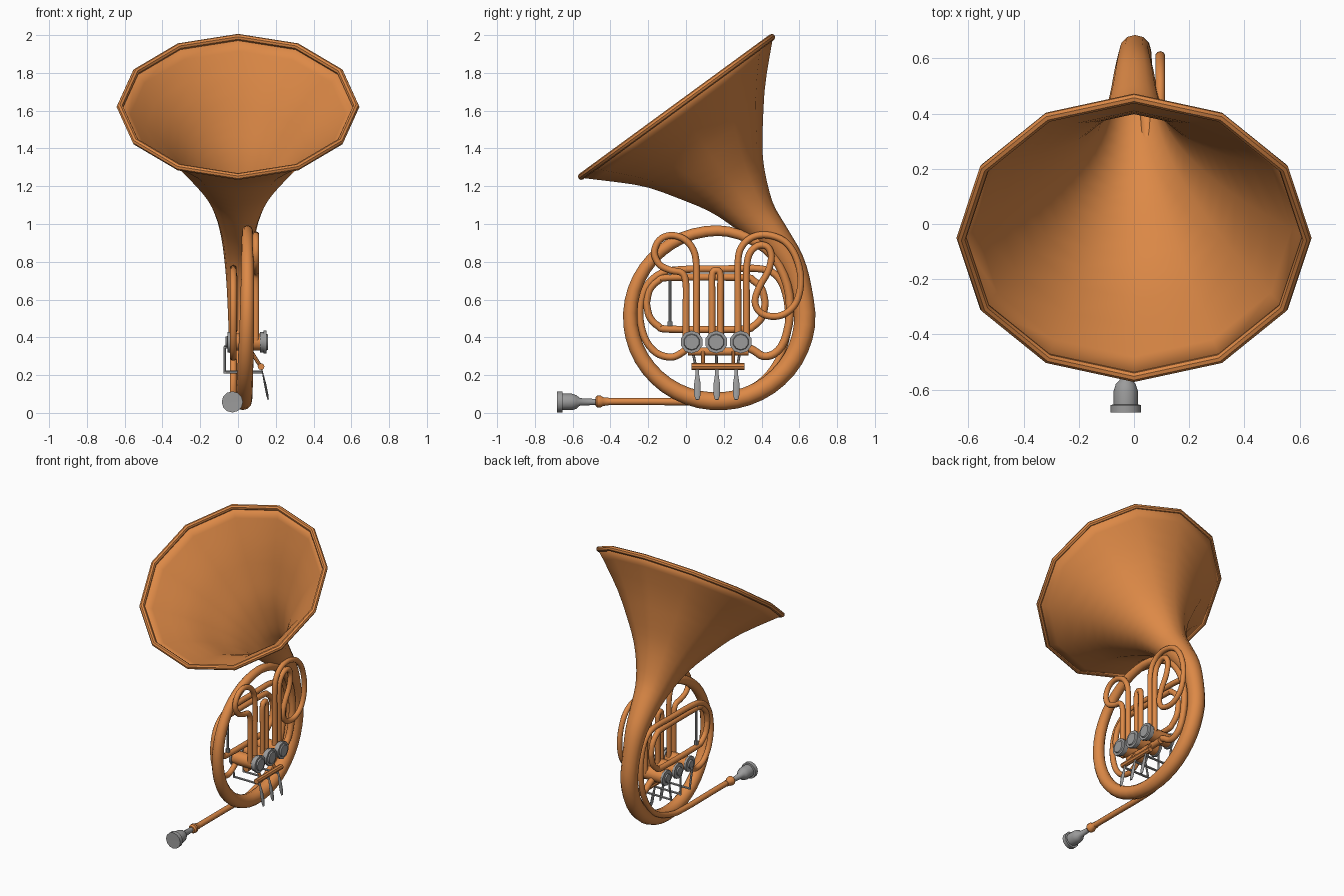
import bpy, bmesh, math
from mathutils import Vector


def material(name, rgb):
    m = bpy.data.materials.new(name)
    m.diffuse_color = (*rgb, 1)
    return m


BRASS = material("orange_brass", (0.72, 0.25, 0.062))
STEEL = material("grey_metal", (0.33, 0.33, 0.33))
X, Y = Vector((1, 0, 0)), Vector((0, 1, 0))


def smooth_path(pts, sub, closed):
    """Catmull-Rom through (x, y, z, radius) points."""
    n, out = len(pts), []
    get = lambda i: Vector(pts[i % n] if closed else pts[max(0, min(n - 1, i))])
    for i in range(n if closed else n - 1):
        a, b, c, d = (get(i + k) for k in (-1, 0, 1, 2))
        for s in range(sub):
            t = s / sub
            out.append(0.5 * (2 * b + (c - a) * t + (2 * a - 5 * b + 4 * c - d) * t * t
                              + (3 * b - a - 3 * c + d) * t ** 3))
    if not closed:
        out.append(Vector(pts[-1]))
    return out


def sweep(name, pts, mat, sides=10, sub=1, closed=False, ref=X, flat=1.0, caps=True, angle=40):
    """Round section of varying radius carried along a path."""
    path = smooth_path(pts, sub, closed)
    n, bm, rings = len(path), bmesh.new(), []
    for i, p in enumerate(path):
        a = path[(i - 1) % n] if closed else path[max(i - 1, 0)]
        b = path[(i + 1) % n] if closed else path[min(i + 1, n - 1)]
        t = (b.to_3d() - a.to_3d()).normalized()
        side = t.cross(ref).normalized()
        up = side.cross(t) * flat
        rings.append([bm.verts.new(p.to_3d() + p[3] * (side * math.cos(k * math.tau / sides)
                      + up * math.sin(k * math.tau / sides))) for k in range(sides)])
    for i in range(n if closed else n - 1):
        r, q = rings[i], rings[(i + 1) % n]
        for k in range(sides):
            j = (k + 1) % sides
            bm.faces.new((r[k], r[j], q[j], q[k]))
    if caps and not closed:
        bm.faces.new(rings[0])
        bm.faces.new(rings[-1])
    bmesh.ops.recalc_face_normals(bm, faces=bm.faces)
    me = bpy.data.meshes.new(name)
    bm.to_mesh(me)
    bm.free()
    ob = bpy.data.objects.new(name, me)
    bpy.context.collection.objects.link(ob)
    me.materials.append(mat)
    bpy.ops.object.select_all(action='DESELECT')
    ob.select_set(True)
    bpy.context.view_layer.objects.active = ob
    bpy.ops.object.shade_smooth_by_angle(angle=math.radians(angle))
    return ob


def tube(name, x, r, yz, **kw):
    """Constant-radius tube lying in a plane of fixed x."""
    return sweep(name, [(x, y, z, r) for y, z in yz], BRASS, sub=4, **kw)


def rod(name, a, b, r, mat, ref=X, **kw):
    return sweep(name, [(*a, r), (*b, r)], mat, ref=ref, **kw)


# Bell flare running into the big tapering coil
horn = [(0, -0.05, 1.62, 0.63), (0, 0.07, 1.455, 0.42), (0, 0.172, 1.308, 0.281),
        (0, 0.265, 1.18, 0.182), (0, 0.363, 1.045, 0.117), (0, 0.462, 0.93, 0.086),
        (0, 0.555, 0.8, 0.068)]
for i in range(13):
    f = i / 12
    a = math.radians(18 - 288 * f)
    horn.append((0.05 * min(1, f * 1.4), 0.167 + 0.463 * math.cos(a),
                 0.513 + 0.452 * math.sin(a), 0.056 - 0.031 * f))
horn += [(0.05, 0.33, 0.925, 0.023), (0.045, 0.46, 0.83, 0.021), (0.04, 0.535, 0.68, 0.02),
         (0.04, 0.55, 0.52, 0.019), (0.04, 0.52, 0.38, 0.018), (0.04, 0.47, 0.315, 0.018),
         (0.04, 0.41, 0.3, 0.018), (0.04, 0.36, 0.33, 0.018), (0.04, 0.3, 0.36, 0.018)]
bell = sweep("bell_and_coil", horn, BRASS, sides=12, sub=3, caps=False)
wall = bell.modifiers.new("wall", 'SOLIDIFY')
wall.thickness, wall.offset = 0.006, 0

# Twelve-sided rolled rim
normal = Vector((0, -0.59, 0.807))
across = Vector((0, 0.807, 0.59))
rim = [(*(Vector((0, -0.05, 1.62)) + 0.625 * (X * math.cos(k * math.tau / 12)
       + across * math.sin(k * math.tau / 12))), 0.018) for k in range(12)]
sweep("bell_rim", rim, BRASS, sides=8, closed=True, ref=normal)

# Lead pipe: straight in, round the right side, back over the top, down to the first valve
tube("lead_pipe", -0.025, 0.019,
     [(-0.46, 0.06), (-0.2, 0.06), (0.04, 0.06), (0.2, 0.075), (0.38, 0.15), (0.49, 0.28),
      (0.54, 0.45), (0.535, 0.6), (0.49, 0.715), (0.4, 0.762), (0.2, 0.762), (0.0, 0.76),
      (-0.13, 0.74), (-0.215, 0.66), (-0.245, 0.53), (-0.22, 0.4), (-0.16, 0.32),
      (-0.08, 0.295), (-0.02, 0.32), (0.03, 0.365)])

# Racetrack tuning slide
track = []
for cy, cz, start in ((0.295, 0.595, 0), (0.295, 0.565, -90), (-0.085, 0.565, -180), (-0.085, 0.595, -270)):
    for k in range(4):
        a = math.radians(start + 90 - 30 * k)
        track.append((cy + 0.122 * math.cos(a), cz + 0.122 * math.sin(a)))
tube("tuning_slide", -0.02, 0.019, track, closed=True)

# Valve slides
tube("first_valve_slide", 0.095, 0.018,
     [(0.0, 0.38), (0.0, 0.55), (0.0, 0.68), (-0.02, 0.74), (-0.08, 0.755), (-0.14, 0.785),
      (-0.168, 0.85), (-0.14, 0.915), (-0.08, 0.94), (-0.01, 0.92), (0.038, 0.865),
      (0.055, 0.78), (0.055, 0.6), (0.055, 0.38)])
tube("second_valve_slide", 0.095, 0.018,
     [(0.138, 0.38), (0.138, 0.6), (0.138, 0.73), (0.16, 0.755), (0.182, 0.73),
      (0.182, 0.6), (0.182, 0.38)])
tube("third_valve_slide", 0.095, 0.018,
     [(0.275, 0.38), (0.275, 0.6), (0.275, 0.8), (0.295, 0.88), (0.35, 0.93), (0.43, 0.942),
      (0.52, 0.91), (0.58, 0.83), (0.608, 0.71), (0.59, 0.6), (0.54, 0.535), (0.47, 0.51),
      (0.395, 0.53), (0.365, 0.59), (0.39, 0.67), (0.435, 0.75), (0.452, 0.83),
      (0.43, 0.88), (0.38, 0.885), (0.335, 0.84), (0.32, 0.75), (0.32, 0.6), (0.32, 0.38)])

# Rotary valves with grey caps, key levers and linkages
for i, y in enumerate((0.03, 0.16, 0.29), 1):
    z = 0.375
    rod(f"valve_body_{i}", (-0.045, y, z), (0.125, y, z), 0.046, BRASS, Y, sides=12)
    sweep(f"valve_cap_{i}", [(x, y, z, r) for x, r in
          ((0.117, 0.054), (0.135, 0.054), (0.136, 0.06), (0.152, 0.06), (0.152, 0.044), (0.16, 0.04))],
          STEEL, sides=10, ref=Y)
    sweep(f"valve_back_cap_{i}", [(x, y, z, r) for x, r in
          ((-0.04, 0.054), (-0.056, 0.054), (-0.057, 0.03), (-0.066, 0.028))], STEEL, sides=10, ref=Y)
    ly = 0.06 + 0.103 * (i - 1)
    sweep(f"key_lever_{i}", [(0.125, ly, 0.235, 0.008), (0.133, ly, 0.2, 0.01), (0.143, ly, 0.155, 0.017),
          (0.155, ly, 0.095, 0.017), (0.16, ly, 0.07, 0.01)], STEEL, sides=8, flat=0.35)
    rod(f"lever_arm_{i}", (0.13, ly, 0.216), (-0.075, ly, 0.216), 0.008, STEEL, Y, sides=6)
    rod(f"link_rod_{i}", (-0.07, ly, 0.21), (-0.07, y, 0.35), 0.007, STEEL, sides=6)
    rod(f"link_crank_{i}", (-0.075, y, 0.348), (-0.05, y, 0.348), 0.008, STEEL, Y, sides=6)

# Pivot bar, its posts and the tube joining the valves
rod("pivot_bar", (0.122, 0.03, 0.245), (0.122, 0.31, 0.245), 0.018, BRASS, sides=8)
for i, y in enumerate((0.09, 0.25), 1):
    rod(f"pivot_post_{i}", (0.07, y, 0.325), (0.12, y, 0.245), 0.01, BRASS, Y, sides=8)
rod("valve_joining_tube", (0.055, 0.01, 0.325), (0.055, 0.33, 0.325), 0.022, BRASS)

# Thin brace rod between the slide's upper and lower runs
rod("brace_rod", (-0.02, -0.085, 0.45), (-0.02, -0.085, 0.74), 0.008, STEEL, sides=8)
for i, z in enumerate((0.46, 0.715), 1):
    rod(f"brace_collar_{i}", (-0.02, -0.085, z), (-0.02, -0.085, z + 0.025), 0.014, STEEL, sides=8)

# Mouthpiece with hollow cup, and the ferrule on the lead pipe
sweep("mouthpiece", [(-0.03, y, 0.058, r) for y, r in
      ((-0.6, 0.012), (-0.655, 0.036), (-0.682, 0.046), (-0.683, 0.056), (-0.655, 0.056),
       (-0.654, 0.044), (-0.605, 0.044), (-0.58, 0.036), (-0.562, 0.02), (-0.48, 0.016),
       (-0.45, 0.016))], STEEL, sides=12)
sweep("lead_pipe_ferrule", [(-0.027, y, 0.06, r) for y, r in
      ((-0.48, 0.022), (-0.47, 0.031), (-0.45, 0.031), (-0.44, 0.023), (-0.41, 0.021))], BRASS, sides=10)
